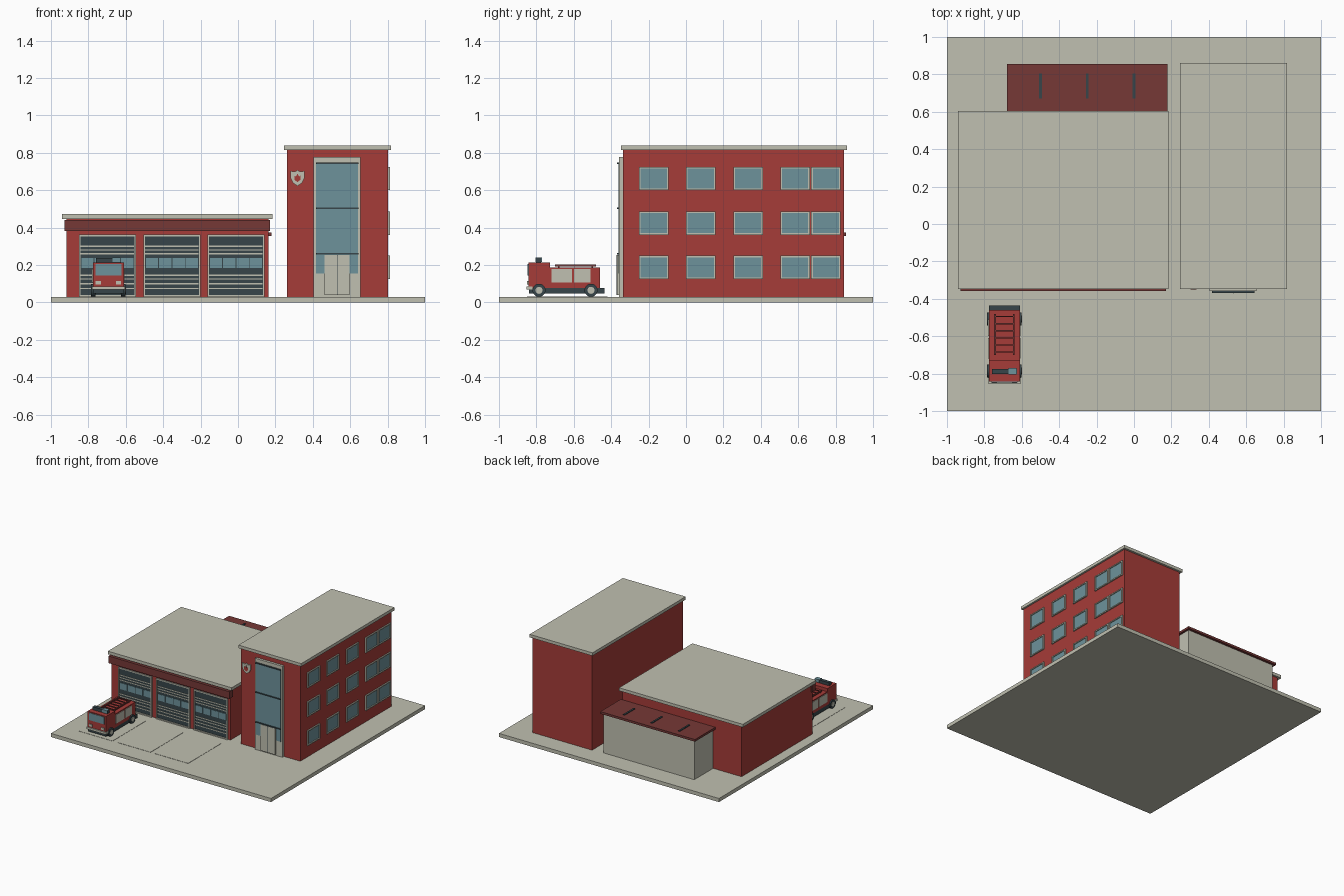
import bpy, bmesh, math
from mathutils import Matrix, Vector

if "Cube" in bpy.data.objects:
    bpy.data.objects.remove(bpy.data.objects["Cube"], do_unlink=True)


def material(name, rgb):
    mat = bpy.data.materials.new(name)
    mat.use_nodes = True
    mat.diffuse_color = (*rgb, 1)
    mat.node_tree.nodes["Principled BSDF"].inputs["Base Color"].default_value = (*rgb, 1)
    return mat


STONE = material("pale stone", (.53, .53, .44))
RED = material("brick red", (.38, .045, .04))
MAROON = material("dark maroon", (.18, .04, .037))
GLASS = material("blue glass", (.155, .29, .33))
DARK = material("dark slate", (.038, .06, .068))


def finish(name, bm, mat):
    bmesh.ops.recalc_face_normals(bm, faces=bm.faces)
    mesh = bpy.data.meshes.new(name)
    bm.to_mesh(mesh)
    bm.free()
    mesh.materials.append(mat)
    obj = bpy.data.objects.new(name, mesh)
    bpy.context.collection.objects.link(obj)
    return obj


def boxes(name, mat, *spans):
    """One object made of boxes, each given as x, y and z spans."""
    bm = bmesh.new()
    for xs, ys, zs in spans:
        lo, hi = Vector((xs[0], ys[0], zs[0])), Vector((xs[1], ys[1], zs[1]))
        move = Matrix.Translation((lo + hi) / 2) @ Matrix.Diagonal((*(hi - lo), 1))
        bmesh.ops.create_cube(bm, size=1, matrix=move)
    return finish(name, bm, mat)


def ring(across, zs, width):
    """Spans of the four bars of a rectangular frame."""
    (a, b), (c, d) = across, zs
    return [((a, a + width), (c, d)), ((b - width, b), (c, d)),
            ((a + width, b - width), (c, c + width)),
            ((a + width, b - width), (d - width, d))]


def plate(name, mat, outline, front, back):
    """Flat shape in the x-z plane, extruded along y."""
    bm = bmesh.new()
    face = bm.faces.new([bm.verts.new((x, back, z)) for x, z in outline])
    out = bmesh.ops.extrude_face_region(bm, geom=[face])["geom"]
    bmesh.ops.translate(bm, vec=(0, front - back, 0),
                        verts=[v for v in out if isinstance(v, bmesh.types.BMVert)])
    return finish(name, bm, mat)


def around(centre, half):
    return (centre - half, centre + half)


# Ground slab
GROUND = .03
boxes("ground_slab", STONE, ((-1, 1), (-1, 1), (0, GROUND)))

# Garage hall with roof and front fascia
boxes("garage_walls", RED, ((-.918, .163), (-.33, .59), (GROUND, .447)))
boxes("garage_roof", STONE, ((-.94, .185), (-.347, .605), (.447, .472)))
boxes("garage_fascia", MAROON, ((-.927, .172), (-.358, -.31), (.382, .44)))

# Garage doors: slatted panel, pale frame, pale slat lines and a window band
DOOR = (GROUND, .363)
for i, centre in enumerate((-.698, -.353, -.011)):
    name = f"garage_door_{i + 1}"
    span = around(centre, .153)
    inner = around(centre, .143)
    boxes(name + "_panel", DARK, (span, (-.334, -.32), DOOR))
    boxes(name + "_frame", STONE,
          *[(xs, (-.342, -.32), zs) for xs, zs in ring(span, DOOR, .009)])
    heights = [.075, .1, .125, .145, .26, .28, .3]
    boxes(name + "_slats", STONE,
          *[(inner, (-.337, -.33), around(z, .0035)) for z in heights])
    panes = [centre + (k - 1.5) * .071 for k in range(4)]
    boxes(name + "_panes", GLASS,
          *[(around(x, .033), (-.338, -.33), (.185, .238)) for x in panes])
    # Drive strip in front of the door
    boxes(f"drive_strip_{i + 1}", STONE,
          (span, (-.85, -.42), (GROUND, GROUND + .002)))

# Rear annex with flat roof and vents
boxes("annex_walls", STONE, ((-.66, .163), (.58, .835), (GROUND, .355)))
boxes("annex_roof", MAROON, ((-.68, .18), (.59, .855), (.355, .373)))
boxes("annex_roof_vents", DARK,
      *[(around(x, .007), (.67, .805), (.37, .379)) for x in (-.5, -.25, 0)])

# Tower
boxes("tower_walls", RED, ((.262, .803), (-.338, .845), (GROUND, .815)))
boxes("tower_roof", STONE, ((.247, .818), (-.348, .862), (.815, .84)))

# Tower side windows: three floors, the last pair close together
frames, panes = [], []
for base in (.125, .362, .6):
    zs = (base, base + .125)
    for y in (-.172, .079, .332, .583, .748):
        span = around(y, .079)
        frames += [((.79, .813), ys, z) for ys, z in ring(span, zs, .009)]
        panes.append(((.79, .806), around(y, .071), (zs[0] + .008, zs[1] - .008)))
boxes("tower_window_frames", STONE, *frames)
boxes("tower_window_panes", GLASS, *panes)

# Tall glazed entrance
MID = .53
boxes("entrance_surround", STONE, (around(MID, .125), (-.358, -.33), (GROUND, .778)))
boxes("entrance_glass", GLASS, (around(MID, .112), (-.362, -.34), (.155, .745)))
boxes("entrance_transoms", DARK,
      *[(around(MID, .113), (-.37, -.35), around(z, .004)) for z in (.26, .505, .745)])
boxes("entrance_door", STONE, (around(MID, .067), (-.37, -.34), (GROUND + .01, .255)))
boxes("entrance_door_gap", DARK, (around(MID, .001), (-.371, -.35), (GROUND + .01, .255)))

# Plain shield plaque with a flame shape
CX, CZ = .318, .665


def mirrored(half):
    pts = [(CX + x, CZ + z) for x, z in half]
    return pts + [(2 * CX - x, z) for x, z in reversed(pts) if x > CX + .001]


plate("shield_plaque", STONE,
      mirrored([(0, .043), (.014, .034), (.037, .038), (.037, 0), (.024, -.026), (0, -.042)]),
      -.347, -.33)
plate("shield_flame", RED,
      mirrored([(0, .024), (.008, .008), (.017, .014), (.017, -.008), (0, -.022)]),
      -.351, -.34)

# Fire truck
TX = -.693
FULL = around(TX, .083)
boxes("truck_chassis", DARK, (FULL, (-.84, -.436), (.047, .078)))
boxes("truck_cab", RED, (FULL, (-.843, -.727), (.075, .213)))
boxes("truck_body", RED, (FULL, (-.727, -.46), (.075, .187)))
boxes("truck_windscreen", GLASS, (around(TX, .07), (-.847, -.83), (.145, .205)))
boxes("truck_bumper", STONE, (around(TX, .088), (-.852, -.82), (.068, .085)))
boxes("truck_light_bar", DARK, (around(TX, .067), (-.802, -.774), (.213, .238)))
boxes("truck_beacon", GLASS, ((TX + .022, TX + .065), (-.805, -.771), (.216, .24)))
lamps, lockers = [], []
for side in (-1, 1):
    lamps.append((around(TX + side * .054, .014), (-.849, -.83), (.096, .114)))
    for ys in ((-.72, -.61), (-.598, -.51)):
        lockers.append((around(TX + side * .083, .004), ys, (.106, .178)))
boxes("truck_headlamps", STONE, *lamps)
boxes("truck_lockers", STONE, *lockers)

# Roof ladder
rails = [(around(TX + s * .05, .005), (-.7, -.48), (.193, .203)) for s in (-1, 1)]
rungs = [(around(TX, .05), around(-.685 + k * .038, .003), (.195, .201)) for k in range(6)]
feet = [(around(TX + s * .05, .004), around(y, .004), (.185, .195))
        for s in (-1, 1) for y in (-.68, -.5)]
boxes("truck_ladder", MAROON, *rails, *rungs, *feet)

# Wheels and hubs
for part, mat, radius, width in (("tyre", DARK, .035, .024), ("hub", STONE, .019, .028)):
    bm = bmesh.new()
    for side in (-1, 1):
        for y in (-.786, -.508):
            place = (Matrix.Translation((TX + side * .08, y, .065))
                     @ Matrix.Rotation(math.pi / 2, 4, "Y"))
            bmesh.ops.create_cone(bm, cap_ends=True, segments=20, radius1=radius,
                                  radius2=radius, depth=width, matrix=place)
    obj = finish(f"truck_{part}s", bm, mat)
    bpy.ops.object.select_all(action="DESELECT")
    obj.select_set(True)
    bpy.context.view_layer.objects.active = obj
    bpy.ops.object.shade_smooth_by_angle()
